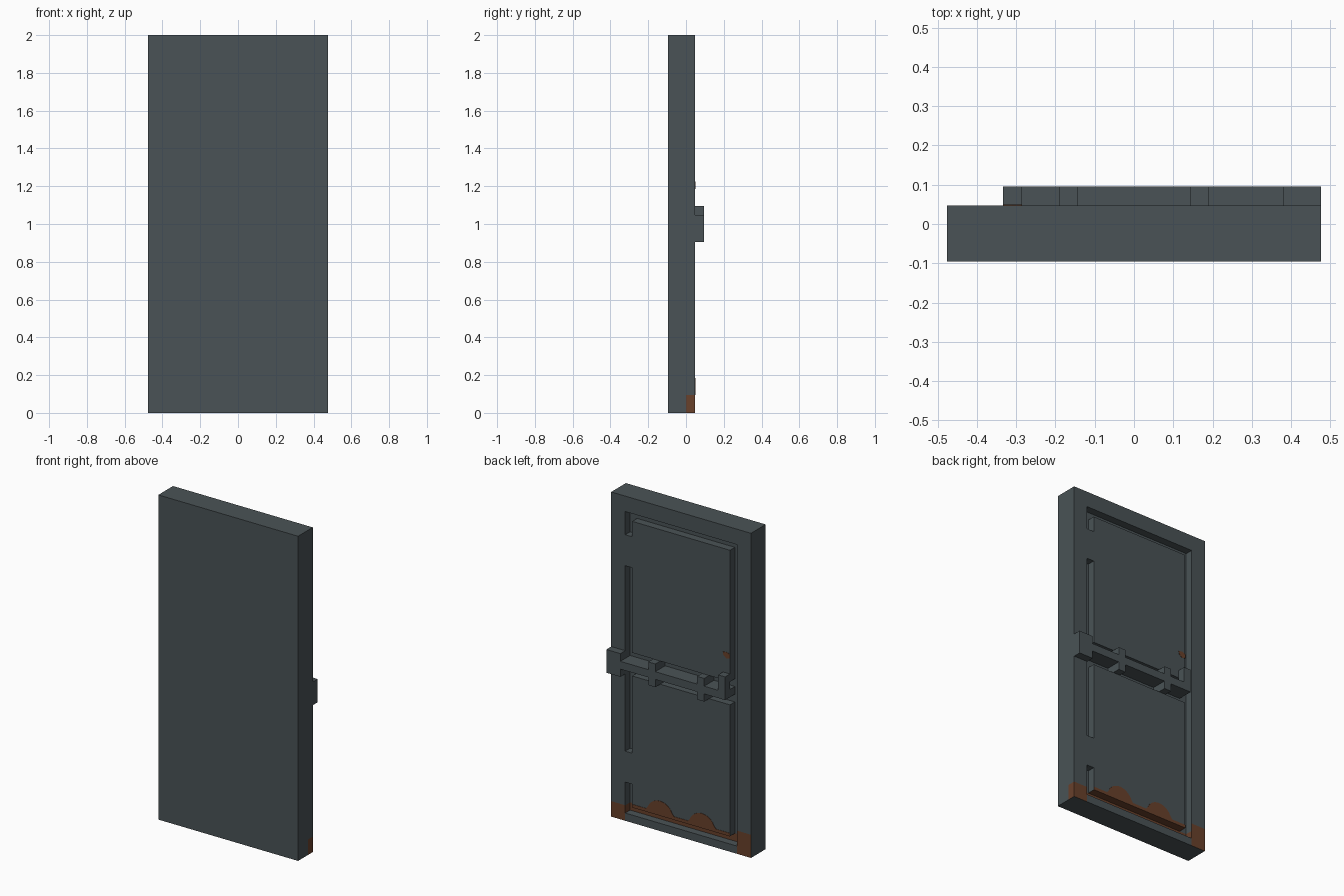
import bpy
import bmesh
import math
from mathutils import Vector

if "Cube" in bpy.data.objects:
    bpy.data.objects.remove(bpy.data.objects["Cube"])

U = 1 / 21  # module: the door is 20 wide, 3 thick and 42 tall


def material(name, rgb):
    m = bpy.data.materials.new(name)
    m.use_nodes = True
    m.diffuse_color = (*rgb, 1)
    bsdf = m.node_tree.nodes["Principled BSDF"]
    bsdf.inputs["Base Color"].default_value = (*rgb, 1)
    bsdf.inputs["Roughness"].default_value = 0.8
    return m


steel = material("dark steel", (0.068, 0.086, 0.093))
rust = material("rust brown", (0.14, 0.052, 0.024))


def make_object(name, bm, mats):
    bmesh.ops.recalc_face_normals(bm, faces=bm.faces)
    me = bpy.data.meshes.new(name)
    bm.to_mesh(me)
    bm.free()
    for m in mats:
        me.materials.append(m)
    ob = bpy.data.objects.new(name, me)
    bpy.context.collection.objects.link(ob)
    return ob


def box(name, x, y, z):
    """Box from (min, max) ranges in modules."""
    bm = bmesh.new()
    bmesh.ops.create_cube(bm, size=1)
    for v in bm.verts:
        v.co = Vector([(r[0] + (c + 0.5) * (r[1] - r[0])) * U
                       for r, c in zip((x, y, z), v.co)])
    return make_object(name, bm, [steel])


def plate(name, outline):
    """Thin rust plate on the back face from an (x, z) outline."""
    bm = bmesh.new()
    face = bm.faces.new([bm.verts.new((x, U - 0.001, z)) for x, z in outline])
    ext = bmesh.ops.extrude_face_region(bm, geom=[face])
    for v in ext["geom"]:
        if isinstance(v, bmesh.types.BMVert):
            v.co.y += 0.003
    return make_object(name, bm, [rust])


def is_raised(x, z):
    """True where the back is at full thickness, False in the grooves."""
    frame = abs(x) > 8 or z < 1 or z > 40
    panel = abs(x) < 7 and (2 < z < 19 or 22 < z < 39)
    bridge = x > 7 and (5 < z < 9 or 33 < z < 37)
    return frame or panel or bridge


def is_rusty(c, n):
    x, y, z = c / U
    if y < 0.01 and abs(n.x) > 0.5 or y < -0.01 or n.z < -0.5 and z < 1:
        return False
    if x > 8.01:
        return z < 2
    if x < -8.01:
        return z < 3 and n.x > -0.5
    return 1.01 < z < 2.01


# Door leaf: slab with grooves left between raised frame and panels
xs = (-10, -8, -7, 7, 8, 10)
zs = (0, 1, 2, 3, 5, 9, 19, 22, 33, 37, 39, 40, 42)
bm = bmesh.new()
grid = [[bm.verts.new((x * U, 0, z * U)) for x in xs] for z in zs]
cells = [bm.faces.new((grid[j][i], grid[j][i + 1], grid[j + 1][i + 1], grid[j + 1][i]))
         for j in range(len(zs) - 1) for i in range(len(xs) - 1)]
ext = bmesh.ops.extrude_face_region(bm, geom=cells)
for v in ext["geom"]:
    if isinstance(v, bmesh.types.BMVert):
        v.co.y = -2 * U
bmesh.ops.recalc_face_normals(bm, faces=bm.faces)
raised = []
for f in bm.faces:
    c = f.calc_center_median() / U
    if abs(c.y) < 0.01 and is_raised(c.x, c.z):
        raised.append(f)
ext = bmesh.ops.extrude_face_region(bm, geom=raised)
for v in ext["geom"]:
    if isinstance(v, bmesh.types.BMVert):
        v.co.y = U
left_over = [f for f in raised if f.is_valid]
if left_over:
    bmesh.ops.delete(bm, geom=left_over, context="FACES_ONLY")
bmesh.ops.recalc_face_normals(bm, faces=bm.faces)
for f in bm.faces:
    f.material_index = int(is_rusty(f.calc_center_median(), f.normal))
make_object("door_leaf", bm, [steel, rust])

# Sliding bolt with its keepers and handle
box("bolt_bar", (-7, 8), (0, 2), (20, 21))
box("bolt_end_block", (8, 10), (1, 2), (19, 22))
for side, x in (("left", 3), ("right", -4)):
    box("bolt_keeper_" + side, (x, x + 1), (0, 2), (19, 22))
box("bolt_handle", (-7, -6), (1, 2), (20, 23))

# Rust creeping up the lower panel in two rounded bumps
outline = [(7 * U, 2 * U), (-7 * U, 2 * U)]
steps = 56
for i in range(steps + 1):
    x = (-7 + 14 * i / steps) * U
    bump = math.sqrt(max(0, 0.09 ** 2 - (abs(x) - 3 * U) ** 2))
    outline.append((x, max(0.115, 2 * U + bump)))
plate("lower_panel_rust", outline)

# Small rust spot at the edge of the upper panel
plate("rust_spot", [(-7 * U, 1.19), (-0.31, 1.185), (-0.29, 1.2),
                    (-0.285, 1.22), (-0.31, 1.225), (-7 * U, 1.215)])
